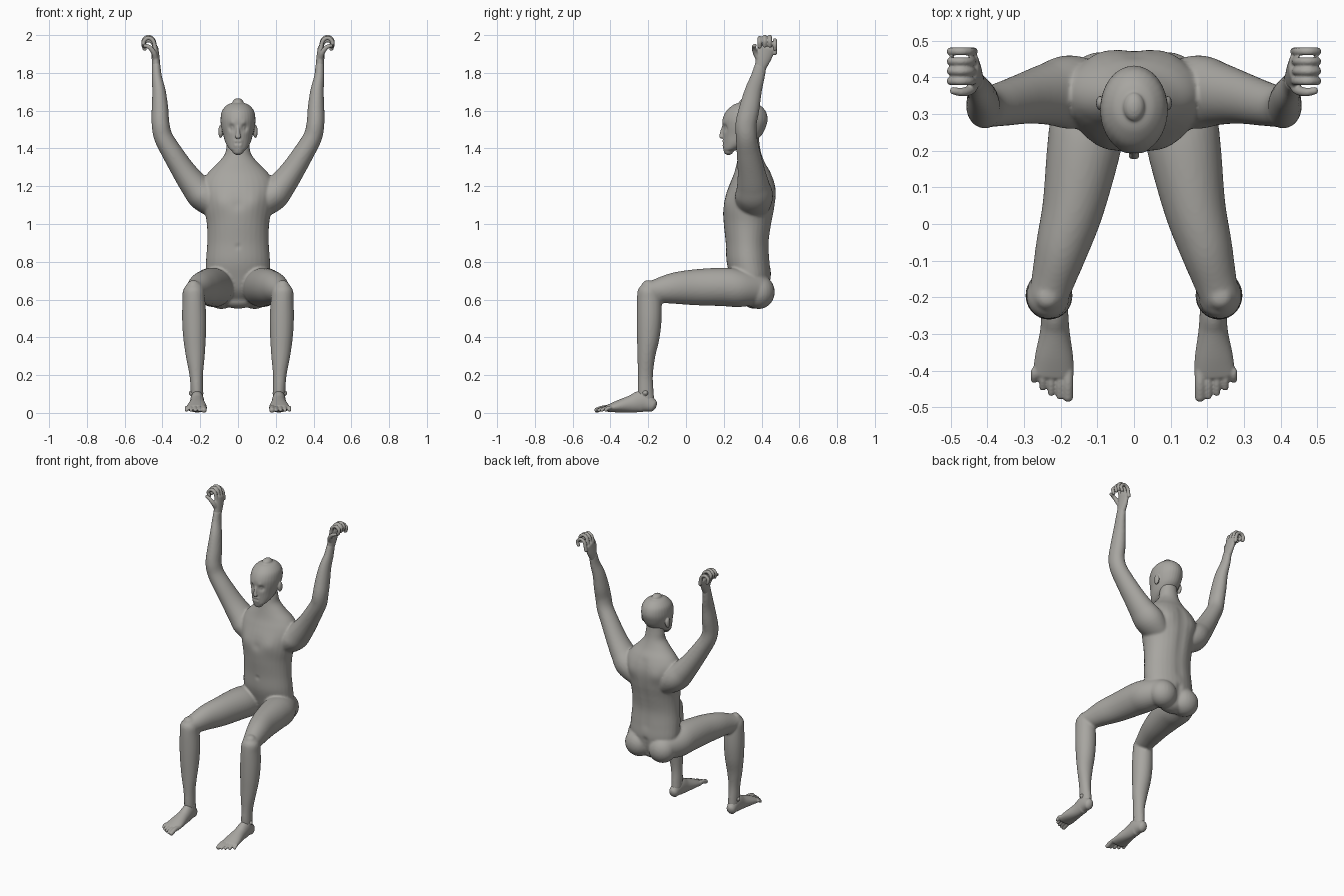
import bpy
import bmesh
import math
from mathutils import Matrix, Vector

default_cube = bpy.data.objects.get("Cube")
if default_cube:
    bpy.data.objects.remove(default_cube, do_unlink=True)

X_AXIS, Y_AXIS, Z_AXIS = Vector((1, 0, 0)), Vector((0, 1, 0)), Vector((0, 0, 1))
RING_SIDES = 32
STEPS = 6
COARSE, FINE = 0.0075, 0.004
LEFT, RIGHT = 1, -1
SIDES = {"left": LEFT, "right": RIGHT}

skin = bpy.data.materials.new("warm grey skin")
skin.use_nodes = True
skin_colour = (0.39, 0.38, 0.355, 1)
skin.diffuse_color = skin_colour
skin.node_tree.nodes["Principled BSDF"].inputs["Base Color"].default_value = skin_colour

figure = bmesh.new()


def spline(stations):
    """Smooth curve through stations of (x, y, z, half width, half depth)."""
    points = [Vector(station) for station in stations]
    samples = []
    for i in range(len(points) - 1):
        before, start = points[max(i - 1, 0)], points[i]
        end, after = points[i + 1], points[min(i + 2, len(points) - 1)]
        for step in range(STEPS):
            t = step / STEPS
            tangent_in, tangent_out = (end - before) / 2, (after - start) / 2
            bend = 3 * (end - start) - 2 * tangent_in - tangent_out
            twist = 2 * (start - end) + tangent_in + tangent_out
            samples.append(start + tangent_in * t + bend * t * t + twist * t ** 3)
    samples.append(points[-1])
    return samples


def loft(stations, side=LEFT, across=X_AXIS, axis=None):
    """Closed tube of elliptical rings with domed ends."""
    samples = spline(stations)
    rings = []
    last = len(samples) - 1
    for i, sample in enumerate(samples):
        centre = Vector(sample[:3])
        ahead = Vector(samples[min(i + 1, last)][:3])
        behind = Vector(samples[max(i - 1, 0)][:3])
        along = axis or (ahead - behind).normalized()
        wide = (across - along * across.dot(along)).normalized()
        deep = along.cross(wide)
        width, depth = sample[3], sample[4]
        domes = [(0, 1)]
        if i in (0, last):
            domes = [(math.sin(a), math.cos(a)) for a in (0, 0.4, 0.8, 1.2, 1.5)]
            if i == 0:
                domes = [(-rise, shrink) for rise, shrink in reversed(domes)]
        for rise, shrink in domes:
            middle = centre + along * rise * min(width, depth) * 0.8
            ring = []
            for k in range(RING_SIDES):
                angle = math.tau * k / RING_SIDES
                spot = middle + shrink * (wide * width * math.cos(angle)
                                          + deep * depth * math.sin(angle))
                spot.x *= side
                ring.append(figure.verts.new(spot))
            rings.append(ring)
    for low, high in zip(rings, rings[1:]):
        for k in range(RING_SIDES):
            n = (k + 1) % RING_SIDES
            figure.faces.new((low[k], low[n], high[n], high[k]))
    figure.faces.new(rings[0])
    figure.faces.new(rings[-1])


def stack(levels):
    """Loft of level sections: (height, half width, front, back)."""
    loft([(0, (front + back) / 2, z, width, (back - front) / 2)
          for z, width, front, back in levels], axis=Z_AXIS)


def ball(centre, radii, side=LEFT):
    place = Matrix.Translation((centre[0] * side, centre[1], centre[2]))
    bmesh.ops.create_uvsphere(figure, u_segments=24, v_segments=16, radius=1,
                              matrix=place @ Matrix.Diagonal((*radii, 1)))


def fuse(name, voxel_size, dabs=()):
    """Merge the pending shapes into one skin, then sculpt it with soft dabs."""
    bmesh.ops.recalc_face_normals(figure, faces=figure.faces)
    mesh = bpy.data.meshes.new(name)
    figure.to_mesh(mesh)
    figure.clear()
    part = bpy.data.objects.new(name, mesh)
    bpy.context.collection.objects.link(part)
    bpy.context.view_layer.objects.active = part
    remesh = part.modifiers.new("fuse", 'REMESH')
    remesh.mode = 'VOXEL'
    remesh.voxel_size = voxel_size
    bpy.ops.object.modifier_apply(modifier=remesh.name)
    for centre, radius, push in dabs:
        target = Vector(centre)
        for vert in part.data.vertices:
            offset = Vector((abs(vert.co.x), vert.co.y, vert.co.z)) - target
            closeness = offset.length_squared / radius ** 2
            if closeness < 6:
                vert.co.y += push * math.exp(-closeness)
    soften = part.modifiers.new("soften", 'SMOOTH')
    soften.factor = 0.5
    soften.iterations = 4
    part.data.materials.clear()
    part.data.materials.append(skin)
    part.data.shade_smooth()


# Head with nose and ears
stack([(1.385, .03, .2, .25), (1.4, .048, .197, .29), (1.43, .066, .197, .35),
       (1.47, .078, .195, .4), (1.52, .09, .193, .425), (1.56, .092, .195, .432),
       (1.6, .084, .215, .42), (1.63, .058, .25, .39), (1.642, .03, .28, .36)])
loft([(0, .2, 1.52, .008, .008), (0, .19, 1.485, .01, .01), (0, .186, 1.46, .016, .01)])
for side in SIDES.values():
    ball((.092, .33, 1.49), (.012, .02, .035), side)
# Dabs: centre, radius, push towards the back
fuse("head", FINE, [((.036, .205, 1.508), .017, .014),   # eye socket
                    ((.036, .212, 1.508), .009, -.008),  # eyeball
                    ((.03, .2, 1.535), .014, -.004),     # brow
                    ((.012, .2, 1.437), .012, -.005),    # upper lip
                    ((.012, .2, 1.417), .012, -.005),    # lower lip
                    ((.01, .195, 1.427), .006, .006)])   # mouth

# Torso and neck
stack([(.6, .1, .3, .42), (.65, .15, .26, .44), (.72, .17, .235, .45),
       (.8, .17, .215, .445), (.9, .163, .21, .44), (1, .165, .2, .455),
       (1.08, .18, .197, .47), (1.16, .195, .213, .477), (1.22, .19, .235, .47),
       (1.27, .16, .255, .45), (1.32, .11, .268, .42), (1.37, .07, .278, .4),
       (1.42, .06, .285, .39), (1.48, .05, .29, .385)])
for side in SIDES.values():
    # Buttocks
    ball((.088, .385, .64), (.092, .085, .09), side)
    # Thigh
    loft([(.1, .37, .655, .08, .085), (.125, .28, .66, .1, .1), (.138, .2, .667, .1, .102),
          (.165, .05, .665, .085, .095), (.195, -.06, .66, .073, .083),
          (.22, -.15, .647, .06, .065), (.235, -.2, .645, .053, .05)], side)
    # Lower leg
    loft([(.236, -.2, .675, .035, .035), (.236, -.2, .65, .055, .056),
          (.234, -.195, .6, .06, .065), (.232, -.195, .5, .064, .066),
          (.23, -.2, .4, .06, .06), (.226, -.21, .3, .05, .047),
          (.221, -.215, .2, .036, .04), (.218, -.214, .12, .033, .042),
          (.217, -.21, .07, .032, .042)], side)
    # Arm
    loft([(.1, .35, 1.09, .07, .09), (.18, .36, 1.15, .085, .1),
          (.235, .355, 1.21, .074, .085), (.29, .345, 1.285, .063, .072),
          (.35, .33, 1.38, .055, .062), (.395, .32, 1.46, .05, .056),
          (.41, .318, 1.53, .047, .056), (.413, .335, 1.61, .044, .054),
          (.418, .355, 1.7, .036, .046), (.43, .38, 1.78, .027, .037),
          (.433, .395, 1.84, .023, .032)], side)
body_dabs = [((.09, .21, 1.12), .05, -.009),  # chest
             ((0, .2, 1.1), .025, .004),      # breastbone
             ((0, .21, .88), .012, .006),     # navel
             ((.1, .47, 1.17), .05, .008)]    # shoulder blade
body_dabs += [((0, .46, .8 + .04 * i), .03, -.005) for i in range(12)]  # spine
body_dabs += [((0, .45, .58 + .03 * i), .02, -.008) for i in range(5)]  # cleft
fuse("body", COARSE, body_dabs)

for label, side in SIDES.items():
    # Foot and ankle bones
    loft([(.22, -.18, .04, .03, .036), (.217, -.23, .06, .036, .058),
          (.216, -.29, .047, .04, .046), (.218, -.36, .034, .052, .032),
          (.22, -.41, .024, .056, .02)], side)
    ball((.222, -.215, .105), (.04, .02, .02), side)
    # Toes, from big to little
    for toe in range(5):
        x = .18 + .023 * toe
        tip = -.474 + .003 * toe * toe
        size = .014 if toe == 0 else .0095
        loft([(x, -.4, .028, size, size), (x, (tip - .4) / 2, .026, size, size),
              (x, tip, .014, size, size)], side)
    fuse(label + "_foot", FINE)

    # Palm
    loft([(.433, .395, 1.83, .03, .022), (.436, .41, 1.88, .042, .021),
          (.44, .427, 1.93, .045, .018)], side, across=Y_AXIS)
    # Curled fingers
    for finger in range(4):
        y = .39 + .027 * finger
        lift = (0, .006, .006, -.012)[finger]
        curl = [(.437, 1.915), (.448, 1.968), (.476, 1.985), (.5, 1.965), (.493, 1.937)]
        loft([(x, y, z + lift, .011, .011) for x, z in curl], side, across=Y_AXIS)
    # Thumb
    loft([(.435, .39, 1.865, .016, .016), (.445, .368, 1.905, .014, .014),
          (.468, .36, 1.935, .012, .012), (.495, .364, 1.945, .01, .01)],
         side, across=Y_AXIS)
    fuse(label + "_hand", FINE)
figure.free()
